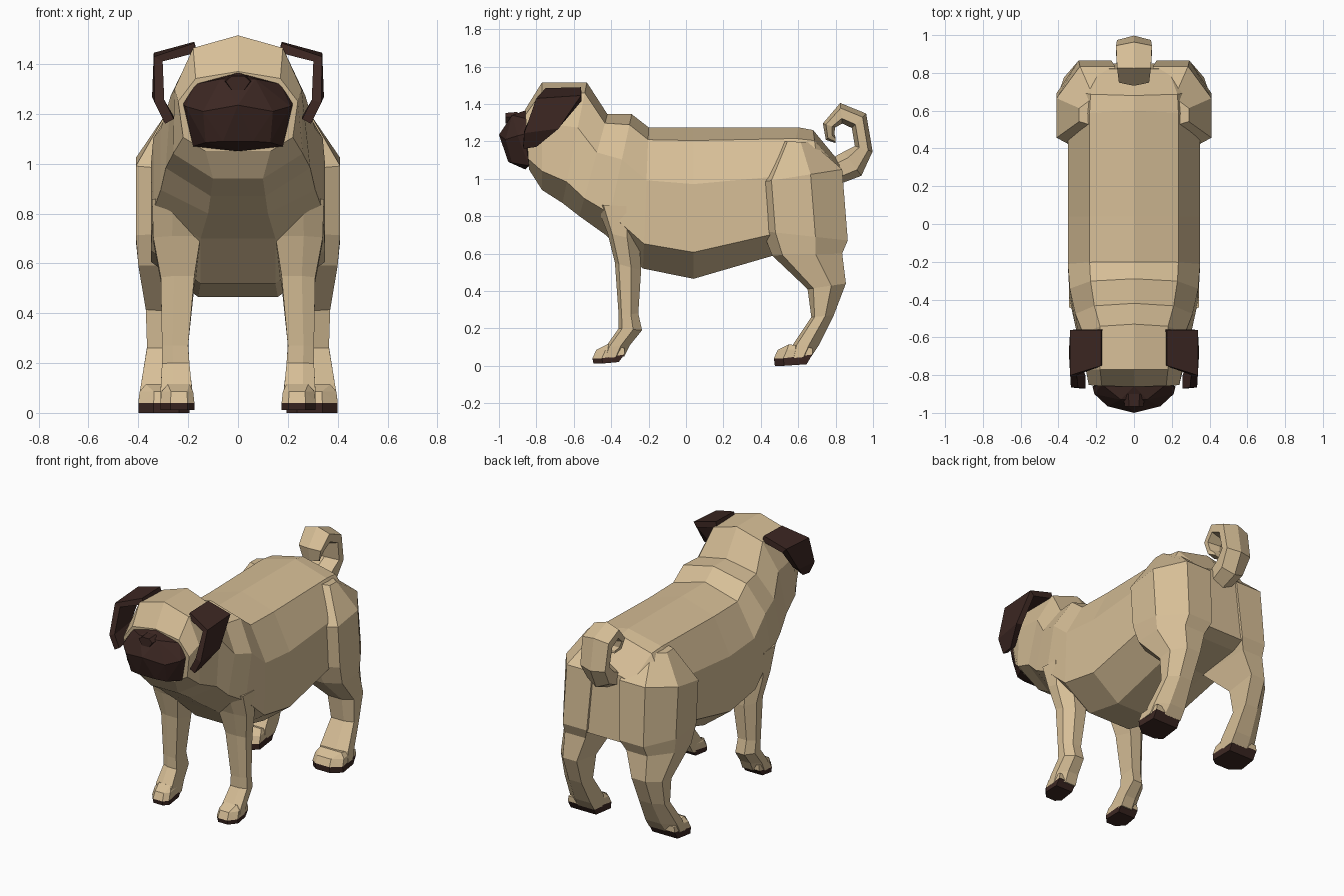
import bpy, bmesh

if "Cube" in bpy.data.objects:
    bpy.data.objects.remove(bpy.data.objects["Cube"])

def material(name, rgb):
    m = bpy.data.materials.new(name)
    m.diffuse_color = (*rgb, 1)
    m.use_nodes = True
    m.node_tree.nodes["Principled BSDF"].inputs["Base Color"].default_value = m.diffuse_color
    return m

TAN = material("tan_fur", (0.68, 0.52, 0.31))
DARK = material("dark_fur", (0.045, 0.02, 0.016))

def finish(name, bm, mat, mirror=False, thickness=0):
    bmesh.ops.recalc_face_normals(bm, faces=bm.faces)
    me = bpy.data.meshes.new(name)
    bm.to_mesh(me)
    bm.free()
    me.materials.append(mat)
    ob = bpy.data.objects.new(name, me)
    bpy.context.collection.objects.link(ob)
    if thickness:
        s = ob.modifiers.new("thickness", 'SOLIDIFY')
        s.thickness = thickness
        s.offset = 0
    if mirror:
        ob.modifiers.new("mirror", 'MIRROR').use_clip = False
    return ob

def loft(name, rings, mat, mirror=False):
    bm = bmesh.new()
    loops = [[bm.verts.new(p) for p in r] for r in rings]
    n = len(loops[0])
    for a, b in zip(loops, loops[1:]):
        for i in range(n):
            j = (i + 1) % n
            bm.faces.new((a[i], a[j], b[j], b[i]))
    bm.faces.new(loops[0])
    bm.faces.new(loops[-1])
    return finish(name, bm, mat, mirror)

def hull(name, pts, mat, mirror=False):
    bm = bmesh.new()
    for p in pts:
        bm.verts.new(p)
    r = bmesh.ops.convex_hull(bm, input=bm.verts)
    bmesh.ops.delete(bm, geom=list(set(r["geom_interior"] + r["geom_unused"])), context='VERTS')
    bmesh.ops.dissolve_limit(bm, angle_limit=0.03, verts=bm.verts, edges=bm.edges)
    return finish(name, bm, mat, mirror)

# Body, neck and head: slanted rings from a top point to a bottom point
def body_ring(yt, zt, yb, zb, *widths):
    half = []
    for w, t in zip((0,) + widths + (0,), (0, .0875, .375, .825, 1, 1)):
        half.append((w, yt + (yb - yt) * t, zt + (zb - zt) * t))
    return half + [(-x, y, z) for x, y, z in half[-2:0:-1]]

loft("body_and_head", [body_ring(*r) for r in (
    (-.86, 1.37, -.84, 1.05, .17, .24, .22, .13),
    (-.77, 1.515, -.77, .94, .18, .255, .26, .10),
    (-.53, 1.515, -.66, .87, .18, .27, .29, .11),
    (-.42, 1.345, -.57, .80, .21, .31, .31, .12),
    (-.29, 1.345, -.43, .70, .23, .34, .34, .15),
    (-.20, 1.275, -.23, .52, .235, .35, .35, .15),
    (.04, 1.275, .04, .465, .235, .35, .35, .16),
    (.60, 1.275, .47, .59, .235, .35, .35, .15),
    (.68, 1.26, .76, .62, .23, .34, .32, .14),
    (.82, 1.09, .85, .65, .18, .29, .27, .14))], TAN)

# Legs: six-sided rings running down to the ankle
def leg_ring(yf, zf, yb, zb, xi, xo):
    xm = xi + .6 * (xo - xi)
    section = ((xi, 0), (xm, 0), (xo, .15), (xo, .62), (xm, 1), (xi, 1))
    return [(x, yf + (yb - yf) * t, zf + (zb - zf) * t) for x, t in section]

loft("front_leg", [leg_ring(*r) for r in (
    (-.48, .86, -.22, .85, .14, .345),
    (-.42, .71, -.25, .67, .15, .34),
    (-.38, .55, -.24, .51, .175, .31),
    (-.36, .27, -.255, .28, .20, .305),
    (-.36, .20, -.235, .19, .195, .305),
    (-.43, .10, -.30, .11, .185, .31),
    (-.45, .04, -.33, .05, .18, .31))], TAN, True)

loft("hind_leg", [leg_ring(*r) for r in (
    (.52, 1.20, .67, 1.195, .10, .29),
    (.39, .98, .835, 1.05, .10, .41),
    (.41, .72, .865, .67, .12, .41),
    (.46, .59, .835, .60, .15, .40),
    (.65, .41, .855, .44, .20, .37),
    (.67, .26, .79, .27, .21, .365),
    (.57, .11, .71, .11, .20, .39),
    (.56, .04, .67, .05, .20, .40))], TAN, True)

# Paws with dark soles: one six-sided outline at several heights
def paw_outline(xi, xo, yf, yb, z, rise=0):
    w = xo - xi
    return [(xi, yf + .03, z), (xi + .2 * w, yf, z), (xo - .3 * w, yf, z),
            (xo, yf + .05, z), (xo - .05 * w, yb, z + rise), (xi + .05 * w, yb, z + rise)]

for name, xi, xo, yf, yb, z in (("front", .175, .312, -.5, -.33, .012),
                                ("hind", .195, .40, .47, .675, 0)):
    hull(name + "_sole", paw_outline(xi, xo, yf + .005, yb - .03, z, .008)
         + paw_outline(xi, xo, yf, yb, .04, .02), DARK, True)
    hull(name + "_paw", paw_outline(xi, xo, yf, yb, .04, .02)
         + paw_outline(xi + .005, xo - .005, yf + .02, yb, .085, .01)
         + [(xi + .02, yf + .08, .115), (xo - .03, yf + .08, .115)], TAN, True)

# Muzzle
half = [(0, -.86, 1.365), (.17, -.85, 1.32), (.22, -.86, 1.24), (.18, -.84, 1.07),
        (0, -.86, 1.05), (0, -1, 1.235), (.14, -.965, 1.21), (.13, -.93, 1.085),
        (.06, -.95, 1.09), (.07, -.93, 1.34), (.21, -.9, 1.23)]
hull("muzzle", half + [(-x, y, z) for x, y, z in half if x], DARK)

# Nose
hull("nose", [(x * k, y, 1.322 + dz * k) for y, k in ((-.90, 1), (-.965, .85))
              for x, dz in ((-.058, .01), (-.03, .035), (.03, .035),
                            (.058, .01), (.03, -.03), (-.03, -.03))], DARK)

# Ears: folded flap, thickened
bm = bmesh.new()
rows = (((.17, -.56, 1.47), (.17, -.75, 1.465)),
        ((.325, -.56, 1.43), (.32, -.80, 1.42)),
        ((.325, -.68, 1.27), (.315, -.865, 1.25)),
        ((.275, -.80, 1.18), (.275, -.87, 1.17)))
vs = [[bm.verts.new(p) for p in r] for r in rows]
for a, b in zip(vs, vs[1:]):
    bm.faces.new((a[0], a[1], b[1], b[0]))
finish("ear", bm, DARK, True, .04)

# Curled tail: hexagonal rings (y, z, outward direction, radius, half-width)
loft("tail", [[(s * w, y + k * r * dy, z + k * r * dz)
               for s, k in ((0, 1), (1, .5), (1, -.5), (0, -1), (-1, -.5), (-1, .5))]
              for y, z, dy, dz, r, w in (
    (.78, 1.03, .5, -.87, .07, .07),
    (.89, 1.08, .6, -.8, .08, .08),
    (.95, 1.16, .95, -.3, .05, .09),
    (.925, 1.31, .7, .7, .055, .095),
    (.83, 1.35, -.1, 1, .055, .09),
    (.765, 1.285, -.95, .3, .035, .08),
    (.77, 1.225, -.8, -.6, .028, .06),
    (.80, 1.205, 0, -1, .015, .04))], TAN)
